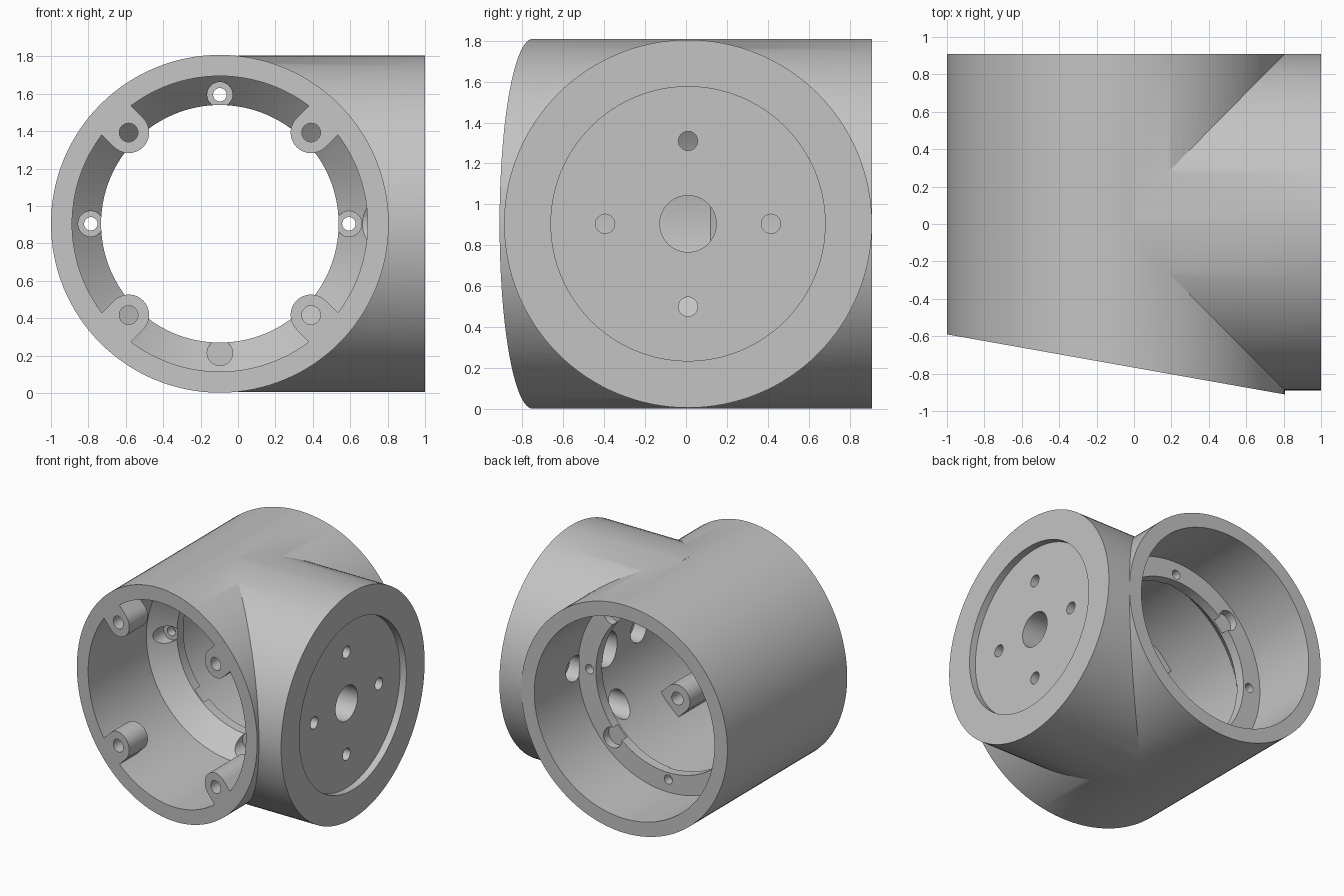
import bpy, bmesh, math
from mathutils import Matrix, Vector

if "Cube" in bpy.data.objects:
    bpy.data.objects.remove(bpy.data.objects["Cube"])

CX, CY, CZ = -0.097, 0.01, 0.905      # main axis x, branch axis y, shared height
R, BORE, FLANGE, BOLT = 0.903, 0.79, 0.635, 0.69

grey = bpy.data.materials.new("light grey")
grey.use_nodes = True
grey.diffuse_color = (0.55, 0.55, 0.55, 1)
grey.node_tree.nodes["Principled BSDF"].inputs["Base Color"].default_value = (0.55, 0.55, 0.55, 1)


def finish(bm, name):
    bmesh.ops.recalc_face_normals(bm, faces=bm.faces)
    mesh = bpy.data.meshes.new(name)
    bm.to_mesh(mesh)
    bm.free()
    mesh.materials.append(grey)
    obj = bpy.data.objects.new(name, mesh)
    bpy.context.collection.objects.link(obj)
    return obj


def rod(name, axis, u, z, r, start, end, seg=32):
    """Cylinder along x or y; u is its place on the other horizontal axis."""
    mid = (start + end) / 2
    if axis == "X":
        place = Matrix.Translation((mid, u, z)) @ Matrix.Rotation(math.pi / 2, 4, "Y")
    else:
        place = Matrix.Translation((u, mid, z)) @ Matrix.Rotation(math.pi / 2, 4, "X")
    bm = bmesh.new()
    bmesh.ops.create_cone(bm, cap_ends=True, segments=seg, radius1=r, radius2=r,
                          depth=end - start, matrix=place)
    return finish(bm, name)


def box(name, size, place):
    bm = bmesh.new()
    bmesh.ops.create_cube(bm, size=1, matrix=place @ Matrix.Diagonal((*size, 1)))
    return finish(bm, name)


def lathe(name, profile, seg=128):
    """Turn (radius, y) points around the main axis."""
    bm = bmesh.new()
    pts = [bm.verts.new((CX + r, y, CZ)) for r, y in profile]
    edges = [bm.edges.new(pair) for pair in zip(pts, pts[1:])]
    bmesh.ops.spin(bm, geom=pts + edges, cent=(CX, 0, CZ), axis=(0, 1, 0),
                   angle=math.tau, steps=seg, use_merge=True)
    bmesh.ops.remove_doubles(bm, verts=bm.verts, dist=1e-5)
    return finish(bm, name)


def combine(body, tool, operation="DIFFERENCE"):
    mod = body.modifiers.new("combine", "BOOLEAN")
    mod.operation, mod.object, mod.solver = operation, tool, "EXACT"
    bpy.context.view_layer.objects.active = body
    bpy.ops.object.modifier_apply(modifier=mod.name)
    bpy.data.objects.remove(tool)


# Main tube and side branch of nearly equal size
housing = rod("pipe_housing", "Y", CX, CZ, R, -1.1, 0.91, 128)
combine(housing, rod("branch", "X", CY, CZ, 0.899, 0.0, 1.0, 128), "UNION")

# Bore, with an inner flange that is conical in front and flat behind
combine(housing, lathe("bore_cutter", [
    (0, -1.3), (BORE, -1.3), (BORE, 0.12), (FLANGE, 0.28),
    (FLANGE, 0.36), (BORE, 0.36), (BORE, 1.2), (0, 1.2)]))

# Screw posts growing from the wall at the diagonals
diagonals = [math.radians(45 + 90 * i) for i in range(4)]
for a in diagonals:
    x, z = CX + BOLT * math.cos(a), CZ + BOLT * math.sin(a)
    post = rod("post", "Y", x, z, 0.11, -1.05, -0.45)
    middle = BOLT + 0.075
    web = box("post_web", (0.15, 0.6, 0.22),
              Matrix.Translation((CX + middle * math.cos(a), -0.75, CZ + middle * math.sin(a)))
              @ Matrix.Rotation(-a, 4, "Y"))
    combine(post, web, "UNION")
    combine(housing, post, "UNION")

# Slanted front opening
slope = math.atan2(-0.32, 1.8)
front = Matrix.Translation((-0.1, -0.75, CZ)) @ Matrix.Rotation(slope, 4, "Z")
combine(housing, box("front_cutter", (4, 1, 3), front @ Matrix.Translation((0, -0.5, 0))))

# Post holes, and pockets behind them in the flange
for a in diagonals:
    x, z = CX + BOLT * math.cos(a), CZ + BOLT * math.sin(a)
    combine(housing, rod("post_hole", "Y", x, z, 0.05, -1.2, -0.4))
    combine(housing, rod("flange_pocket", "Y", x, z, 0.08, 0.295, 0.5))

# Counterbored flange holes at top, bottom and sides
for i in range(4):
    a = math.radians(90 * i)
    x, z = CX + BOLT * math.cos(a), CZ + BOLT * math.sin(a)
    combine(housing, rod("flange_seat", "Y", x, z, 0.068, 0.05, 0.29))
    combine(housing, rod("flange_hole", "Y", x, z, 0.036, 0.2, 0.5))

# Branch end: round recess, centre hole and four screw holes
combine(housing, rod("recess", "X", CY, CZ, 0.67, 0.945, 1.2, 128))
combine(housing, rod("centre_hole", "X", CY, CZ, 0.138, 0.5, 1.2, 48))
for dy, dz, inner in [(0.405, 0, 0.685), (-0.405, 0, 0.6), (0, 0.405, 0.45), (0, -0.405, 0.45)]:
    combine(housing, rod("screw_head", "X", CY + dy, CZ + dz, 0.1, inner, 0.8))
    combine(housing, rod("screw_hole", "X", CY + dy, CZ + dz, 0.047, 0.5, 1.2))

# One material, smooth curves and sharp edges
housing.data.materials.clear()
housing.data.materials.append(grey)
for poly in housing.data.polygons:
    poly.material_index = 0
bpy.ops.object.select_all(action="DESELECT")
housing.select_set(True)
bpy.context.view_layer.objects.active = housing
bpy.ops.object.shade_smooth_by_angle(angle=math.radians(25))
